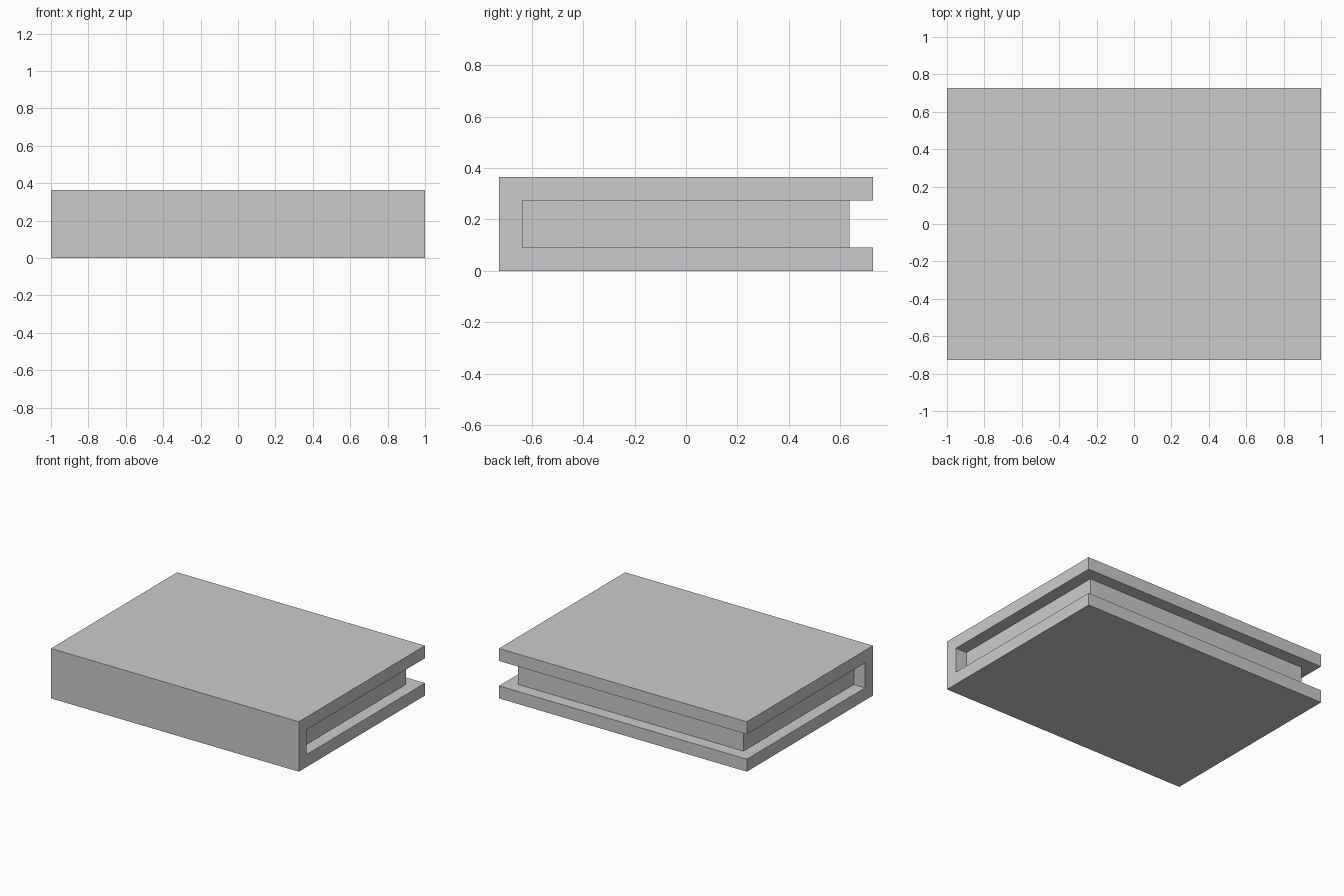
import bpy, bmesh

if "Cube" in bpy.data.objects:
    bpy.data.objects.remove(bpy.data.objects["Cube"])

L, W, H = 2.0, 1.454, 0.364   # length (x), width (y), height (z)
T = 0.091                     # cover thickness and page inset


def extrude_profile(name, yz, x0, x1):
    """Extrude a closed y-z profile along x."""
    bm = bmesh.new()
    face = bm.faces.new([bm.verts.new((x0, y, z)) for y, z in yz])
    ext = bmesh.ops.extrude_face_region(bm, geom=[face], use_keep_orig=True)
    verts = [g for g in ext["geom"] if isinstance(g, bmesh.types.BMVert)]
    bmesh.ops.translate(bm, verts=verts, vec=(x1 - x0, 0, 0))
    bmesh.ops.recalc_face_normals(bm, faces=bm.faces)
    mesh = bpy.data.meshes.new(name)
    bm.to_mesh(mesh)
    bm.free()
    obj = bpy.data.objects.new(name, mesh)
    bpy.context.collection.objects.link(obj)
    return obj


y = W / 2

# Cover: both boards and the spine as one C-shaped profile
extrude_profile("book_cover", [
    (-y, 0), (y, 0), (y, T), (-y + T, T),
    (-y + T, H - T), (y, H - T), (y, H), (-y, H)], -L / 2, L / 2)

# Page block: set back from the cover on the three open sides
extrude_profile("page_block", [
    (-y + T, T), (y - T, T), (y - T, H - T), (-y + T, H - T)],
    -L / 2 + T, L / 2 - T)
